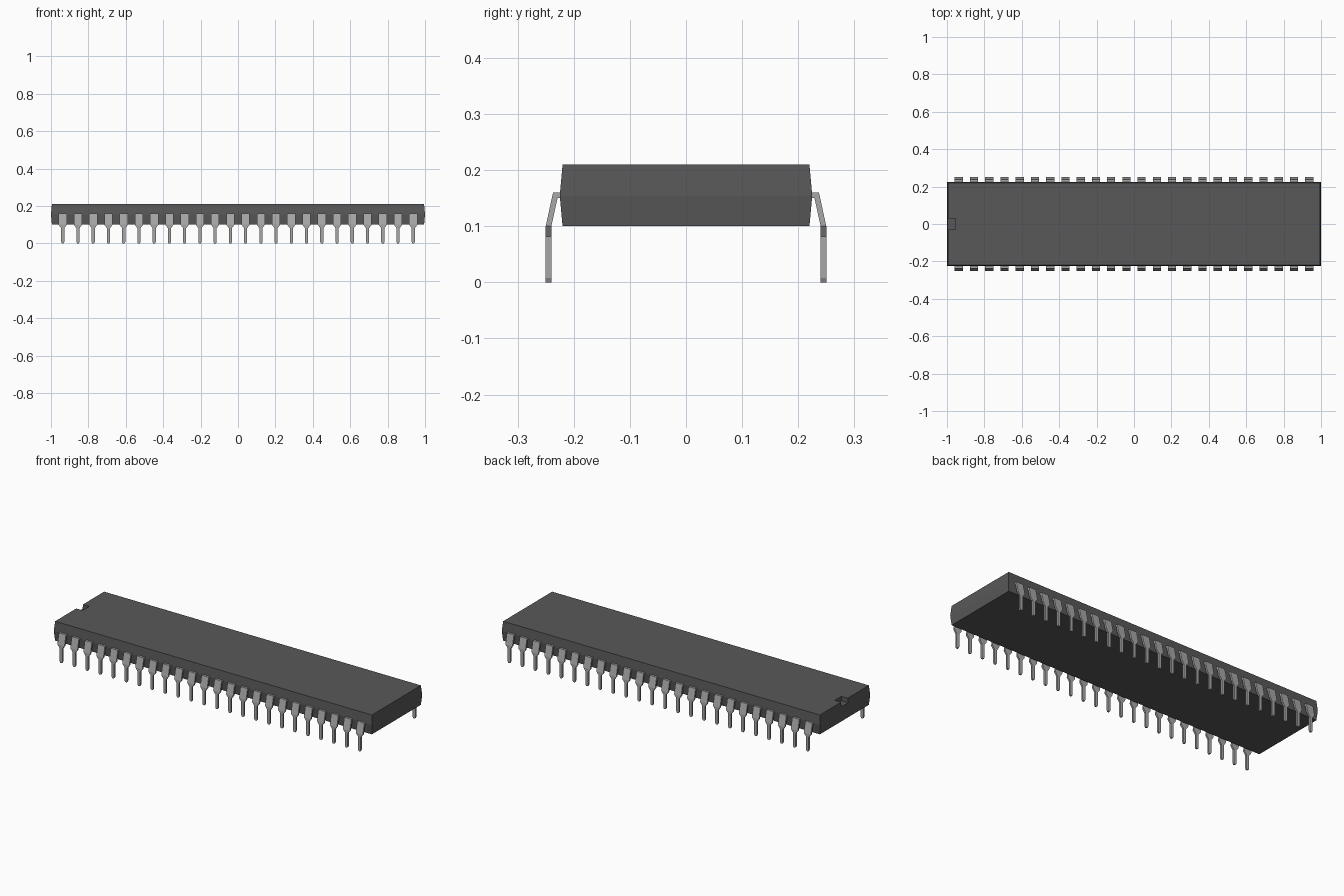
import bpy
import bmesh

cube = bpy.data.objects.get("Cube")
if cube:
    bpy.data.objects.remove(cube, do_unlink=True)


def make_material(name, value, roughness):
    mat = bpy.data.materials.new(name)
    mat.use_nodes = True
    colour = (value, value, value, 1)
    mat.diffuse_color = colour
    bsdf = mat.node_tree.nodes["Principled BSDF"]
    bsdf.inputs["Base Color"].default_value = colour
    bsdf.inputs["Roughness"].default_value = roughness
    return mat


def loft(name, rings, mat):
    """Skin a row of four-cornered rings and cap both ends."""
    bm = bmesh.new()
    loops = [[bm.verts.new(co) for co in ring] for ring in rings]
    for a, b in zip(loops, loops[1:]):
        for i in range(4):
            j = (i + 1) % 4
            bm.faces.new((a[i], a[j], b[j], b[i]))
    bm.faces.new(loops[0])
    bm.faces.new(loops[-1])
    bmesh.ops.recalc_face_normals(bm, faces=bm.faces)
    mesh = bpy.data.meshes.new(name)
    bm.to_mesh(mesh)
    bm.free()
    mesh.materials.append(mat)
    obj = bpy.data.objects.new(name, mesh)
    bpy.context.collection.objects.link(obj)
    return obj


def rectangle(hx, hy, z, cx=0):
    return [(cx - hx, -hy, z), (cx + hx, -hy, z), (cx + hx, hy, z), (cx - hx, hy, z)]


plastic = make_material("dark grey plastic", 0.098, 0.6)
metal = make_material("pin metal", 0.39, 0.4)

# Body: widest at mid height, with drafted sides
body = loft("body", [rectangle(0.995, 0.22, 0.10),
                     rectangle(1.0, 0.225, 0.155),
                     rectangle(0.995, 0.22, 0.21)], plastic)

# Orientation notch in the -x end
cutter = loft("notch_cutter", [rectangle(0.045, 0.03, 0.185, -1.0),
                               rectangle(0.045, 0.03, 0.25, -1.0)], plastic)
cutter.hide_render = True
cut = body.modifiers.new("notch", 'BOOLEAN')
cut.operation = 'DIFFERENCE'
cut.solver = 'EXACT'
cut.object = cutter
bpy.context.view_layer.objects.active = body
bpy.ops.object.modifier_apply(modifier=cut.name)
bpy.data.objects.remove(cutter, do_unlink=True)

# Pin sections: outer y, outer z, inner y, inner z, half width
SECTIONS = [
    (0.215, 0.160, 0.215, 0.150, 0.0220),  # root inside the body
    (0.237, 0.160, 0.229, 0.150, 0.0220),  # shoulder bend
    (0.250, 0.100, 0.240, 0.100, 0.0220),  # end of the wide part
    (0.250, 0.082, 0.240, 0.082, 0.0085),  # taper to the leg
    (0.250, 0.008, 0.240, 0.008, 0.0085),  # leg
    (0.250, 0.000, 0.240, 0.000, 0.0045),  # tip
]
PINS, PITCH = 24, 0.0815


def pin_rings(side):
    return [[(-w, side * yo, zo), (w, side * yo, zo), (w, side * yi, zi), (-w, side * yi, zi)]
            for yo, zo, yi, zi, w in SECTIONS]


# Two rows of pins sharing one mesh per row
for label, side in (("front", -1), ("back", 1)):
    first = loft(f"{label}_pin_1", pin_rings(side), metal)
    for i in range(PINS):
        pin = first
        if i:
            pin = bpy.data.objects.new(f"{label}_pin_{i + 1}", first.data)
            bpy.context.collection.objects.link(pin)
        pin.location.x = (i - (PINS - 1) / 2) * PITCH
